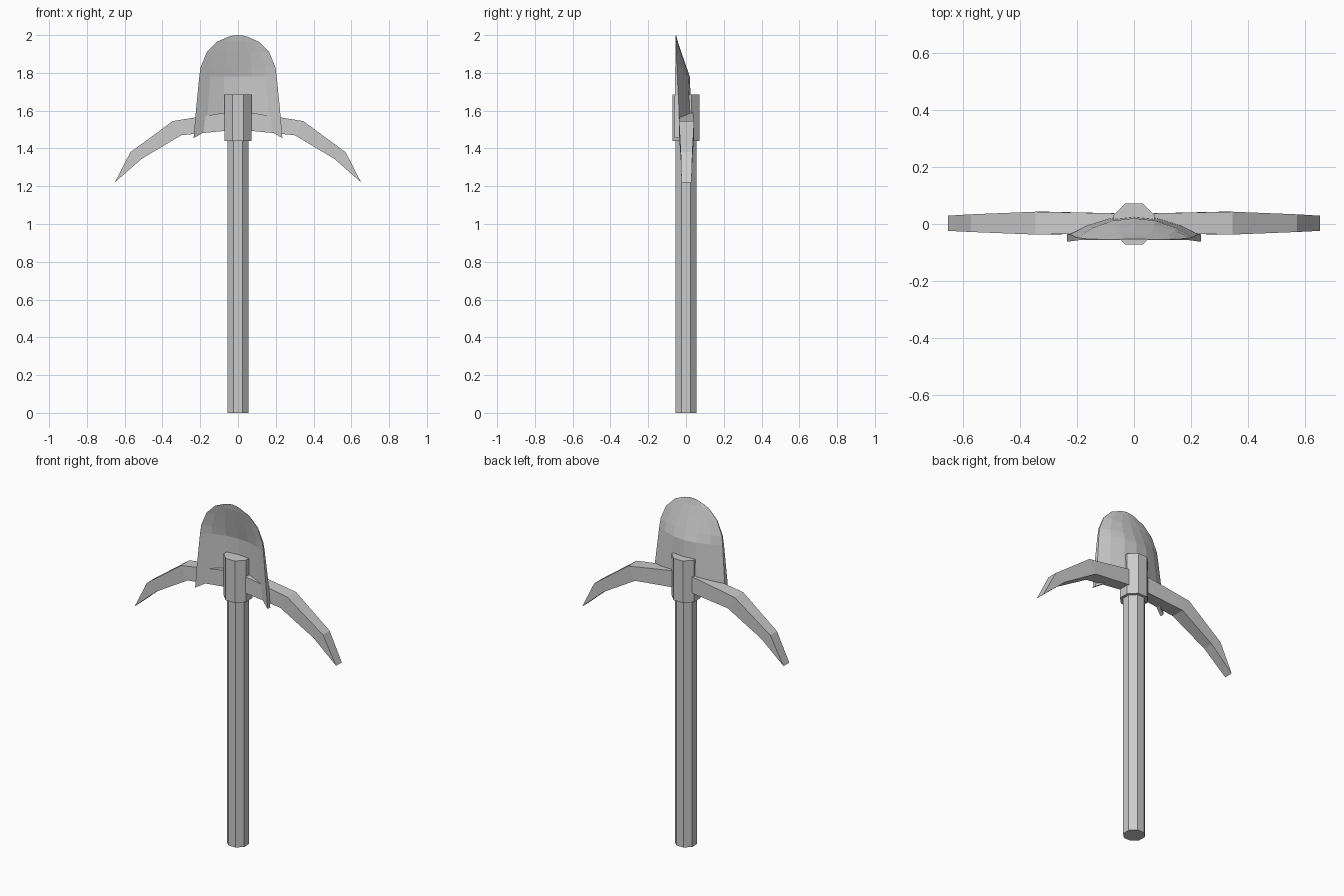
import bpy, math

if "Cube" in bpy.data.objects:
    bpy.data.objects.remove(bpy.data.objects["Cube"])


def make(name, verts, faces):
    me = bpy.data.meshes.new(name)
    me.from_pydata(verts, [], faces)
    me.validate()
    ob = bpy.data.objects.new(name, me)
    bpy.context.collection.objects.link(ob)
    return ob


def octagon_post(name, apothem, z0, z1):
    bpy.ops.mesh.primitive_cylinder_add(
        vertices=8, radius=apothem / math.cos(math.pi / 8),
        depth=z1 - z0, location=(0, 0, (z0 + z1) / 2))
    ob = bpy.context.object
    ob.name = name
    if abs(ob.data.vertices[0].co.x) < 1e-4:  # turn flats to the front
        ob.rotation_euler.z = math.pi / 8
    return ob


# Handle and collar
octagon_post("handle", 0.056, 0, 1.46)
octagon_post("collar", 0.072, 1.44, 1.685)


# Curved pick arms: upper x,z / lower x,z / half thickness
def pick_arm(name, side):
    sections = [(0.0, 1.60, 0.0, 1.50, 0.033),
                (0.345, 1.545, 0.30, 1.47, 0.040),
                (0.57, 1.38, 0.51, 1.345, 0.031)]
    verts, faces = [], []
    for xt, zt, xb, zb, h in sections:
        verts += [(side * xt, h + .003, zt), (side * xt, .003 - h, zt),
                  (side * xb, .003 - h, zb), (side * xb, h + .003, zb)]
    for r in range(len(sections) - 1):
        for k in range(4):
            a, b = r * 4 + k, r * 4 + (k + 1) % 4
            faces.append((a, b, b + 4, a + 4))
    n = len(verts)
    verts += [(side * .652, .029, 1.22), (side * .652, -.024, 1.22)]
    a = n - 4
    faces += [(a, a + 1, n + 1, n), (a + 1, a + 2, n + 1),
              (a + 2, a + 3, n, n + 1), (a + 3, a, n), (3, 2, 1, 0)]
    if side < 0:
        faces = [f[::-1] for f in faces]
    return make(name, verts, faces)


pick_arm("right_pick_arm", 1)
pick_arm("left_pick_arm", -1)

# Dished shovel blade: z, half width, front rim y, back rim y,
# back centre y, front centre y
rows = [(1.505, 0.235, -0.061, -0.037, 0.028, 0.008),
        (1.585, 0.224, -0.061, -0.036, 0.028, 0.008),
        (1.78, 0.205, -0.058, -0.046, 0.020, 0.002),
        (1.83, 0.198, -0.057, -0.048, 0.003, -0.012),
        (1.91, 0.165, -0.056, -0.052, -0.025, -0.034),
        (1.965, 0.11, -0.056, -0.054, -0.043, -0.048),
        (1.985, 0.065, -0.056, -0.055, -0.052, -0.054)]
cols = [-1, -0.72, -0.36, 0, 0.36, 0.72, 1]
R, C = len(rows), len(cols)
verts, faces = [], []
for back in (0, 1):
    for i, (z, w, fr, br, bc, fc) in enumerate(rows):
        for u in cols:
            rim, mid = (br, bc) if back else (fr, fc)
            dz = 0
            if i == 0:
                dz = -0.05 if abs(u) == 1 else -0.025 * u * u
            elif i == R - 1:
                dz = 0.015 * (1 - u * u)
            verts.append((u * w, rim + (mid - rim) * (1 - u * u), z + dz))
N = R * C
for i in range(R - 1):
    for j in range(C - 1):
        a = i * C + j
        faces.append((a, a + 1, a + C + 1, a + C))
        faces.append((N + a + C, N + a + C + 1, N + a + 1, N + a))
rim = ([j for j in range(C)] + [i * C + C - 1 for i in range(1, R)] +
       [(R - 1) * C + j for j in range(C - 2, -1, -1)] +
       [i * C for i in range(R - 2, 0, -1)])
for k, a in enumerate(rim):
    b = rim[(k + 1) % len(rim)]
    faces.append((b, a, N + a, N + b))
make("shovel_blade", verts, faces)
